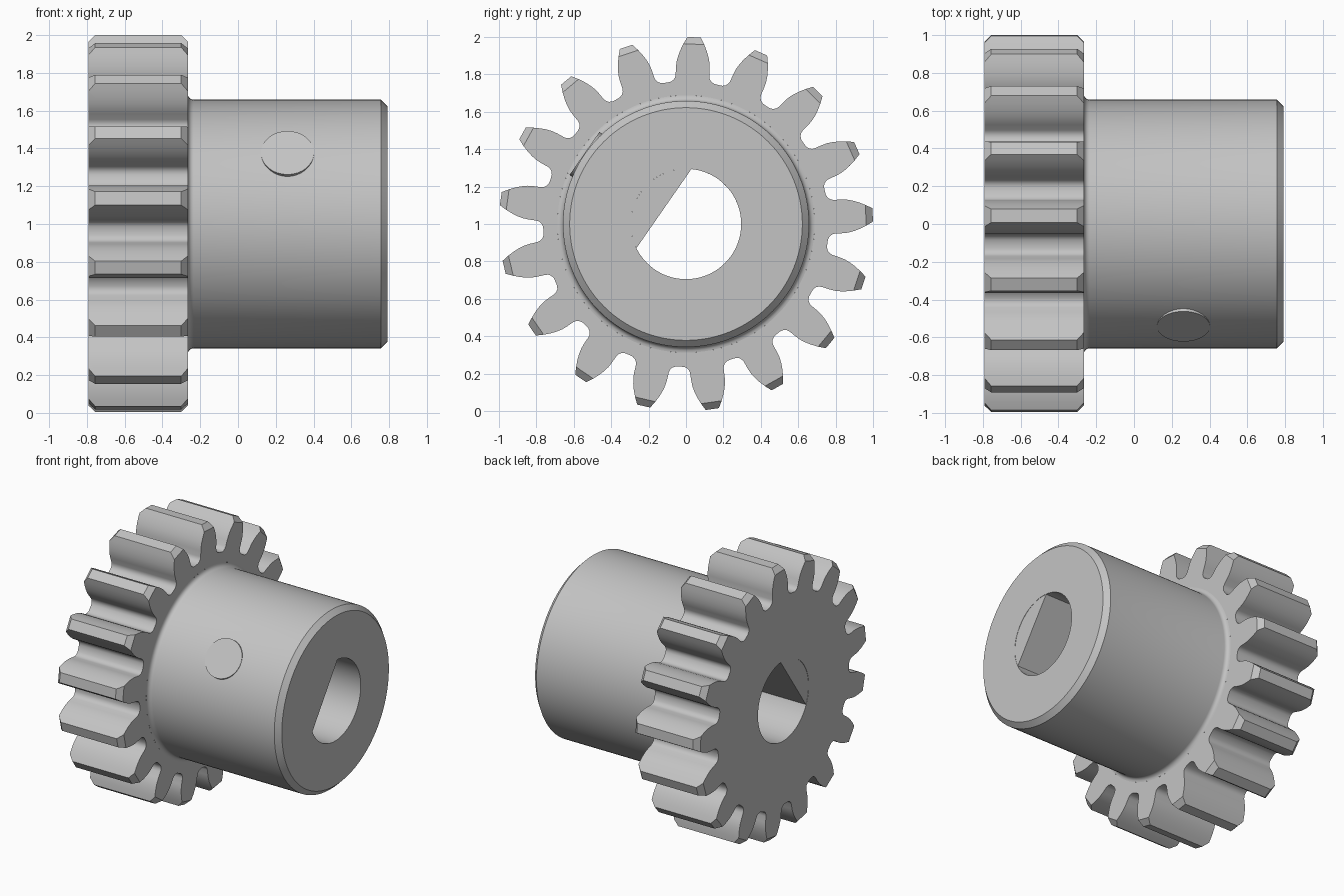
import bpy, bmesh, math
from mathutils import Vector

TEETH, TIP, BASE, BORE, HUB = 17, 1.0, 0.841, 0.295, 0.658
BACK, STEP, FRONT = -0.792, -0.265, 0.792    # gear back, gear shoulder, hub end
CHAMFER = 0.036
PHASE = math.radians(87.5)                   # direction of the topmost tooth
SCREW = math.radians(145.2)                  # direction of set screw and bore flat

if "Cube" in bpy.data.objects:
    bpy.data.objects.remove(bpy.data.objects["Cube"], do_unlink=True)

steel = bpy.data.materials.new("light grey steel")
steel.use_nodes = True
grey = (0.55, 0.55, 0.55, 1)
steel.diffuse_color = grey
steel.node_tree.nodes["Principled BSDF"].inputs["Base Color"].default_value = grey


def polar(x, r, a):
    """Point around the shaft axis, which runs along x at z = 1."""
    return Vector((x, r * math.cos(a), 1 + r * math.sin(a)))


def finish(name, bm):
    bmesh.ops.remove_doubles(bm, verts=bm.verts, dist=0.0001)
    bmesh.ops.recalc_face_normals(bm, faces=bm.faces)
    mesh = bpy.data.meshes.new(name)
    bm.to_mesh(mesh)
    bm.free()
    mesh.materials.append(steel)
    obj = bpy.data.objects.new(name, mesh)
    bpy.context.collection.objects.link(obj)
    bpy.ops.object.select_all(action='DESELECT')
    obj.select_set(True)
    bpy.context.view_layer.objects.active = obj
    bpy.ops.object.shade_smooth_by_angle(angle=math.radians(32))


def loft(name, rings, closed=False, caps=False):
    """Skin a series of equal-length closed rings."""
    bm = bmesh.new()
    loops = [[bm.verts.new(p) for p in ring] for ring in rings]
    pairs = list(zip(loops, loops[1:]))
    if closed:
        pairs.append((loops[-1], loops[0]))
    for a, b in pairs:
        for i in range(len(a)):
            j = (i + 1) % len(a)
            bm.faces.new((a[i], a[j], b[j], b[i]))
    if caps:
        bm.faces.new(loops[0])
        bm.faces.new(loops[-1])
    finish(name, bm)


# Tooth profile: rounded valley, then involute flank
def flank(r):
    inv = lambda a: math.tan(a) - a
    return (math.pi / (2 * TEETH) + inv(math.radians(20))
            - inv(math.acos(min(1, BASE / r))))


half_pitch = math.pi / TEETH
valley = [(0.763, half_pitch), (0.764, 0.155), (0.772, 0.133),
          (0.785, 0.119), (0.80, 0.113)]
radii = [BASE, 0.87, 0.90, 0.93, TIP - CHAMFER, TIP]


def gear_outline(limit):
    rise = valley + [(min(r, limit), flank(min(r, limit))) for r in radii]
    tooth = [(r, -a) for r, a in rise] + [(r, a) for r, a in rise[:0:-1]]
    return [(r, PHASE + a + 2 * half_pitch * k) for k in range(TEETH) for r, a in tooth]


full, clipped = gear_outline(TIP), gear_outline(TIP - CHAMFER)


def gear_ring(x, outline, radius=None):
    return [polar(x, radius or r, a) for r, a in outline]


# Gear wheel with chamfered tooth ends; its bore stays open into the hub
loft("gear_wheel", [
    gear_ring(STEP, full, BORE),
    gear_ring(BACK, full, BORE),
    gear_ring(BACK, clipped),
    gear_ring(BACK + CHAMFER, full),
    gear_ring(STEP - CHAMFER, full),
    gear_ring(STEP, clipped),
    gear_ring(STEP, full, HUB + 0.03)])


# Hub: fillet at the shoulder, chamfered rim, bore
def circle(x, r, n=128):
    return [polar(x, r, 2 * math.pi * i / n) for i in range(n)]


fillet = [(STEP + 0.03 * (1 - math.cos(t)), HUB + 0.03 * (1 - math.sin(t)))
          for t in (math.pi / 2 * i / 5 for i in range(6))]
hub_profile = fillet + [(FRONT - CHAMFER, HUB), (FRONT, HUB - CHAMFER),
                        (FRONT, BORE), (STEP, BORE)]
loft("hub", [circle(x, r) for x, r in hub_profile])

# Flat side of the D-shaped bore
spread = math.acos(0.144 / BORE)
segment = [SCREW + spread * (i / 12 - 1) for i in range(25)]
loft("bore_flat", [[polar(x, BORE, a) for a in segment]
                   for x in (BACK + 0.002, FRONT - 0.002)], caps=True)

# Set screw with a flat end just proud of the hub
outward = Vector((0, math.cos(SCREW), math.sin(SCREW)))
across = Vector((0, -outward.z, outward.y))


def screw_ring(distance, n=64):
    centre = Vector((0.262, 0, 1)) + outward * distance
    return [centre + 0.14 * (Vector((math.cos(t), 0, 0)) + across * math.sin(t))
            for t in (2 * math.pi * i / n for i in range(n))]


loft("set_screw", [screw_ring(0.6), screw_ring(0.661)], caps=True)
